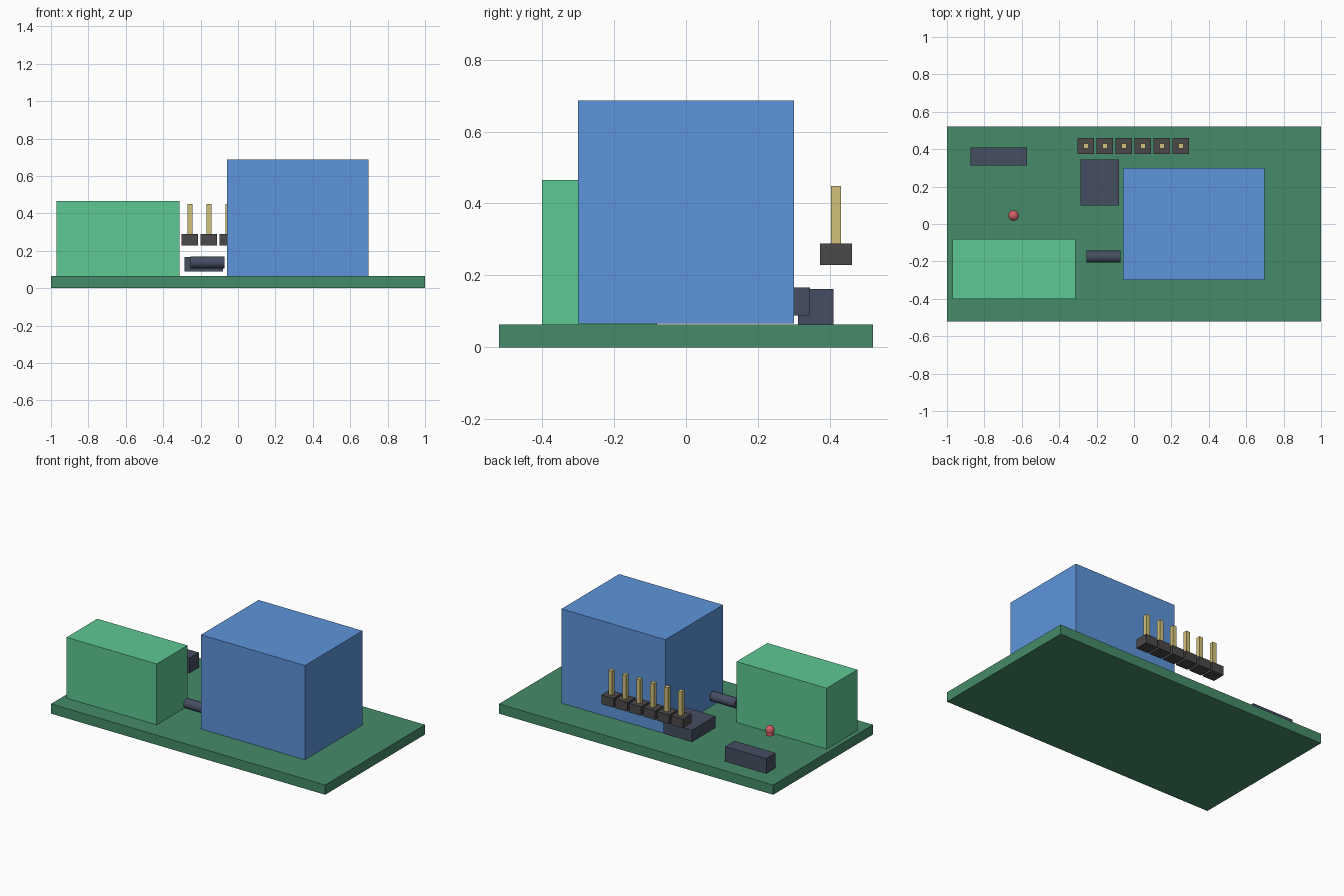
import bpy
from math import radians

if "Cube" in bpy.data.objects:
    bpy.data.objects.remove(bpy.data.objects["Cube"])


def material(name, rgb):
    m = bpy.data.materials.new(name)
    m.diffuse_color = (*rgb, 1)
    m.use_nodes = True
    m.node_tree.nodes["Principled BSDF"].inputs["Base Color"].default_value = m.diffuse_color
    return m


BOARD = material("board_green", (0.06, 0.26, 0.14))
BLUE = material("relay_blue", (0.11, 0.30, 0.70))
GREEN = material("terminal_green", (0.11, 0.58, 0.29))
DARK = material("chip_dark", (0.06, 0.075, 0.12))
BLACK = material("header_black", (0.07, 0.065, 0.065))
GOLD = material("pin_gold", (0.65, 0.54, 0.20))
RED = material("led_red", (0.65, 0.12, 0.13))


def finish(name, mat, smooth=False):
    ob = bpy.context.object
    ob.name = name
    ob.data.materials.append(mat)
    if smooth:
        bpy.ops.object.shade_smooth_by_angle(angle=radians(40))
    return ob


def box(name, mat, x, y, z):
    """Box from (min, max) ranges."""
    bpy.ops.mesh.primitive_cube_add(
        size=1, location=[(a + b) / 2 for a, b in (x, y, z)])
    bpy.context.object.scale = [b - a for a, b in (x, y, z)]
    bpy.ops.object.transform_apply(location=False, rotation=False, scale=True)
    return finish(name, mat)


# Board and large components
box("circuit_board", BOARD, (-1, 1), (-0.52, 0.52), (0, 0.064))
box("relay", BLUE, (-0.06, 0.698), (-0.30, 0.30), (0.066, 0.687))
box("screw_terminal", GREEN, (-0.97, -0.313), (-0.40, -0.08), (0.064, 0.465))

# Small chips
box("large_chip", DARK, (-0.285, -0.079), (0.10, 0.345), (0.089, 0.167))
box("small_chip", DARK, (-0.873, -0.572), (0.312, 0.41), (0.064, 0.162))

# Diode lying along x
bpy.ops.mesh.primitive_cylinder_add(
    vertices=24, radius=0.032, depth=0.18,
    location=(-0.163, -0.175, 0.137), rotation=(0, radians(90), 0))
finish("diode", DARK, True)

# Indicator light: short base with round dome
bpy.ops.mesh.primitive_cylinder_add(
    vertices=24, radius=0.025, depth=0.032, location=(-0.644, 0.045, 0.136))
finish("led_base", RED, True)
bpy.ops.mesh.primitive_uv_sphere_add(
    segments=24, ring_count=12, radius=0.028, location=(-0.644, 0.045, 0.152))
finish("led_dome", RED, True)

# Six-pin header
for i in range(6):
    x, y = -0.257 + i * 0.1016, 0.417
    box(f"header_block_{i + 1}", BLACK, (x - 0.044, x + 0.044),
        (y - 0.044, y + 0.044), (0.229, 0.289))
    box(f"header_pin_{i + 1}", GOLD, (x - 0.0135, x + 0.0135),
        (y - 0.0135, y + 0.0135), (0.24, 0.449))
